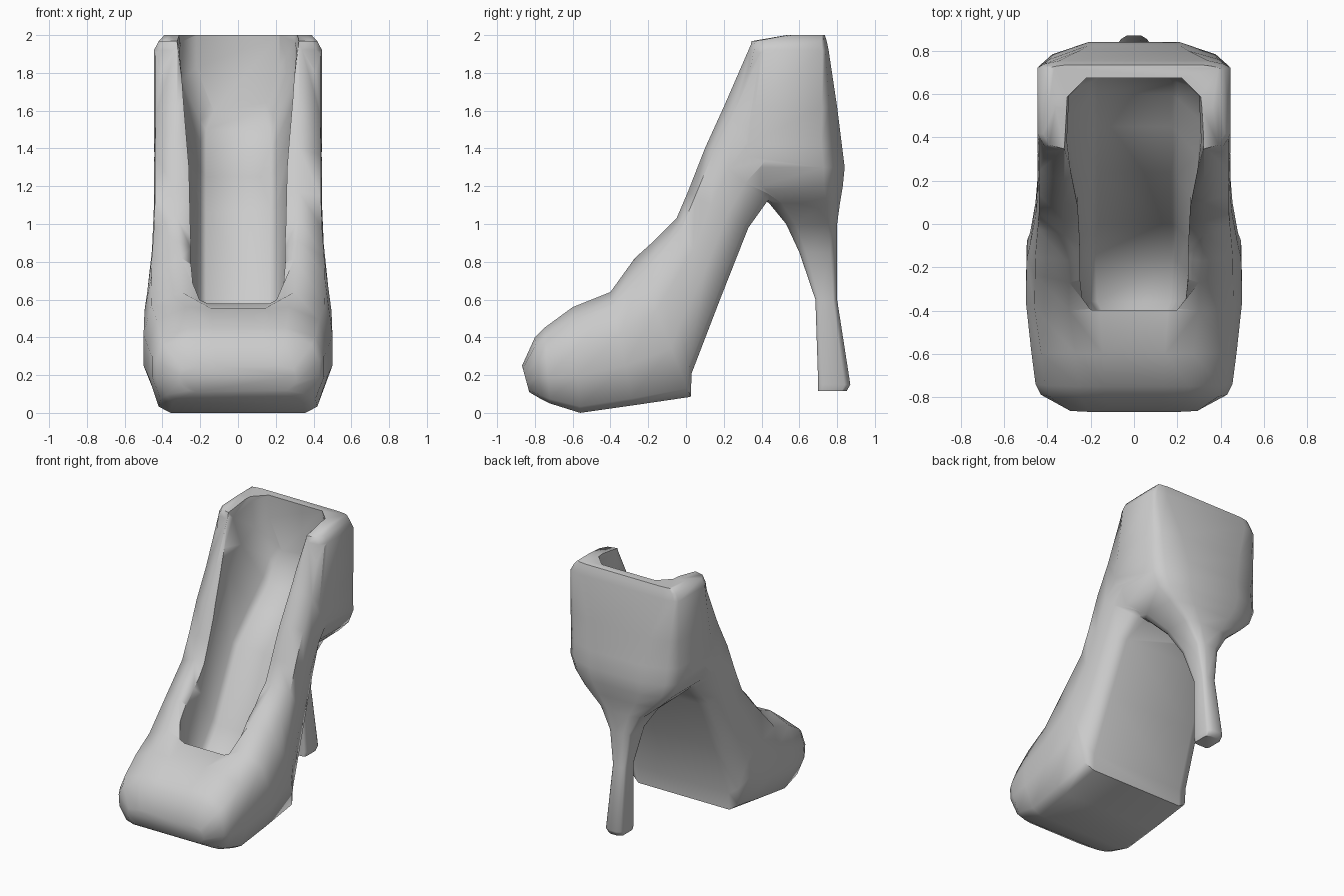
import bpy, bmesh

if "Cube" in bpy.data.objects:
    bpy.data.objects.remove(bpy.data.objects["Cube"])

def loft(name, rings):
    """Skin a list of equal-length point rings and cap both ends."""
    bm = bmesh.new()
    vs = [[bm.verts.new(p) for p in r] for r in rings]
    n = len(vs[0])
    for a, b in zip(vs, vs[1:]):
        for i in range(n):
            j = (i + 1) % n
            bm.faces.new((a[i], a[j], b[j], b[i]))
    bm.faces.new(vs[0])
    bm.faces.new(vs[-1])
    bmesh.ops.recalc_face_normals(bm, faces=bm.faces)
    me = bpy.data.meshes.new(name)
    bm.to_mesh(me)
    bm.free()
    ob = bpy.data.objects.new(name, me)
    bpy.context.collection.objects.link(ob)
    return ob

def slanted(by, bz, ty, tz, wb, w, wt, dip=0.0):
    """Mirrored section from a sole point to an instep point, hollowed on top by dip."""
    half = [(.85 * wb, 0), (wb, .06), (w, .35), (w, .62),
            (.6 * w + .4 * wt, .88), (.75 * wt, 1), (.4 * wt, 1 - dip)]
    pt = lambda x, t: (x, by + (ty - by) * t, bz + (tz - bz) * t)
    return [pt(x, t) for x, t in half] + [pt(-x, t) for x, t in reversed(half)]

def level(z, y0, y1, w, c=.18):
    """Mirrored horizontal section with rear corners chamfered by c."""
    half = [(.75 * w, 0), (.93 * w, .05), (w, .18), (w, 1 - c),
            (w * (1 - .8 * c), 1 - c / 2), (w * (1 - 2.9 * c), 1)]
    pt = lambda x, t: (x, y0 + (y1 - y0) * t, z)
    return [pt(x, t) for x, t in half] + [pt(-x, t) for x, t in reversed(half)]

def combine(target, other, op):
    m = target.modifiers.new(op.lower(), 'BOOLEAN')
    m.operation, m.object, m.solver = op, other, 'EXACT'
    bpy.context.view_layer.objects.active = target
    bpy.ops.object.modifier_apply(modifier=m.name)
    bpy.data.objects.remove(other)

# Toe, platform sole, arch and side rims
shoe = loft("shoe_body", [slanted(*s) for s in (
    (-.83, .11, -.868, .25, .26, .31, .27),
    (-.77, .075, -.80, .40, .38, .43, .33),
    (-.72, .05, -.75, .45, .41, .455, .34),
    (-.56, .00, -.60, .56, .42, .475, .36, .01),
    (-.28, .04, -.40, .64, .43, .50, .40, .10),
    (.025, .085, -.27, .82, .44, .495, .40, .12),
    (.03, .21, -.17, .91, .44, .48, .42, .12),
    (.18, .60, -.05, 1.03, .42, .455, .43, .12),
    (.33, .98, .01, 1.17, .40, .445, .43, .12),
    (.43, 1.12, .10, 1.40, .37, .445, .43, .12),
    (.60, 1.25, .20, 1.62, .30, .44, .43, .10),
    (.70, 1.42, .35, 1.965, .30, .44, .43, .06))])

# Heel post flaring into the ankle
ankle = loft("ankle_and_heel", [level(*s) for s in (
    (.115, .70, .85, .06), (.15, .70, .87, .07), (.60, .685, .80, .055),
    (.85, .60, .80, .09), (1.0, .53, .80, .18), (1.11, .44, .815, .31),
    (1.20, .28, .83, .40), (1.30, .22, .84, .44), (1.42, .22, .825, .445),
    (1.62, .27, .80, .445, .15), (1.92, .34, .755, .445, .08), (1.968, .345, .745, .42, .07),
    (2.0, .53, .735, .39, .07))])
combine(shoe, ankle, 'UNION')

# Foot opening
cavity = loft("foot_cavity", [slanted(*s) for s in (
    (-.44, .25, -.37, .80, .15, .20, .20),
    (-.36, .26, -.33, .95, .20, .24, .24),
    (-.17, .32, -.30, 1.05, .21, .25, .25),
    (.00, .56, -.22, 1.25, .20, .25, .27),
    (.24, 1.06, -.08, 1.55, .20, .26, .36),
    (.45, 1.25, .08, 1.95, .20, .29, .42),
    (.60, 1.38, .25, 2.25, .20, .31, .43),
    (.66, 1.50, .55, 2.25, .20, .30, .42),
    (.70, 1.60, .66, 2.25, .15, .22, .28))])
combine(shoe, cavity, 'DIFFERENCE')

bpy.ops.object.select_all(action='DESELECT')
shoe.select_set(True)
bpy.context.view_layer.objects.active = shoe
bpy.ops.object.shade_smooth_by_angle(angle=1.1)
